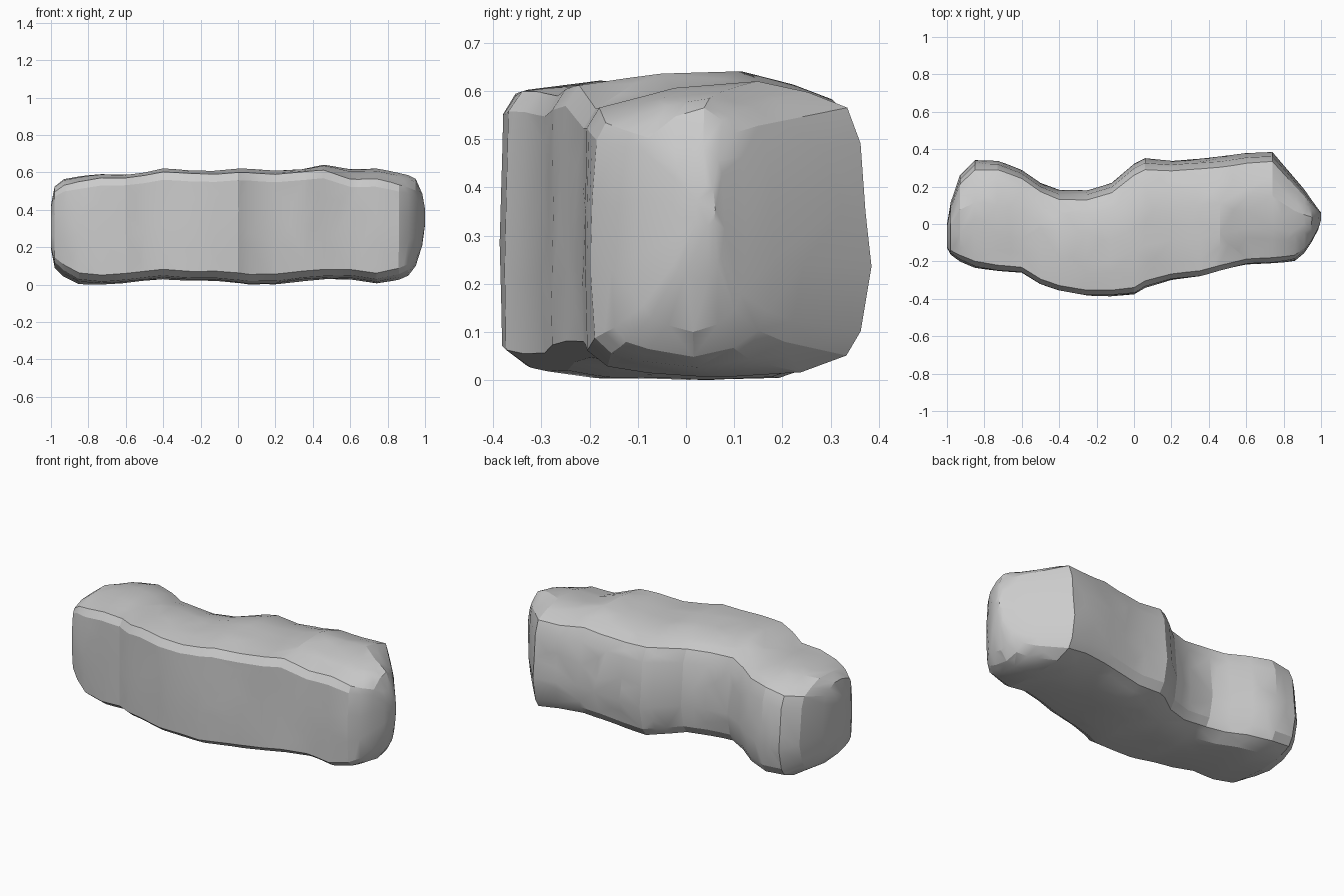
import bpy
import bmesh
from mathutils import Vector, noise

default_cube = bpy.data.objects.get("Cube")
if default_cube:
    bpy.data.objects.remove(default_cube, do_unlink=True)

# Stations along the boulder: x, front y, back y, bottom z, top z
STATIONS = [
    (-1, -.13, .0, .2, .44), (-.98, -.17, .12, .1, .54),
    (-.93, -.21, .27, .05, .58), (-.85, -.24, .35, .01, .59),
    (-.73, -.25, .34, .01, .6), (-.6, -.26, .29, .02, .6),
    (-.5, -.32, .22, .03, .61), (-.4, -.355, .18, .04, .63),
    (-.25, -.38, .18, .03, .62), (-.12, -.385, .22, .03, .62),
    (0, -.375, .32, .02, .63), (.06, -.34, .35, .01, .63),
    (.2, -.3, .34, .01, .62), (.35, -.28, .35, .03, .63),
    (.46, -.25, .36, .04, .65), (.6, -.22, .38, .04, .63),
    (.74, -.21, .385, .02, .63), (.86, -.2, .25, .04, .61),
    (.91, -.16, .19, .06, .6), (.95, -.1, .13, .11, .58),
    (.985, -.03, .08, .22, .5), (1, .02, .06, .33, .42),
]

# Blocky cross-section: across (front to back) and height (bottom to top)
PROFILE = [
    (0, 0), (-.55, .01), (-.84, .03), (-.99, .09), (-.99, .35), (-.99, .65),
    (-.99, .9), (-.9, .97), (-.35, 1), (.2, 1), (.55, .96), (.82, .91),
    (.92, .79), (1, .37), (.92, .15), (.82, .07), (.5, .01),
]


def section_point(station, across, height):
    """Place one profile point, rounding corners and sloping at the ends."""
    x, front, back, bottom, top = station
    end = min(1, max(0, (abs(x) - .75) * 5))
    level = 2 * height - 1
    shrink = 1 - .12 * end * abs(across * level)
    across, height = across * shrink, (level * shrink + 1) / 2
    y = (front + back) / 2 + across * (back - front) / 2
    left_side = min(1, max(0, (x - .4) * 5))
    drop = .04 * left_side * max(0, -across) * height
    return Vector((x, y, bottom + height * (top - bottom) - drop))


def chip_surface(bm):
    """Press shallow scallops into the stone, leaving ridges between them."""
    bm.normal_update()
    offsets = []
    for vert in bm.verts:
        distances, _ = noise.voronoi(vert.co * 3.5)
        offset = vert.normal * (distances[0] - .5) * .012
        offset.x = 0
        offsets.append(offset)
    for vert, offset in zip(bm.verts, offsets):
        vert.co += offset


def build_boulder(name):
    """Loft the cross-section through every station and close both ends."""
    bm = bmesh.new()
    rings = [[bm.verts.new(section_point(station, across, height))
              for across, height in PROFILE] for station in STATIONS]
    count = len(PROFILE)
    for ring, following in zip(rings, rings[1:]):
        for i in range(count):
            j = (i + 1) % count
            bm.faces.new((ring[i], ring[j], following[j], following[i]))
    bm.faces.new(rings[0])
    bm.faces.new(rings[-1])
    bmesh.ops.recalc_face_normals(bm, faces=bm.faces)
    bmesh.ops.subdivide_edges(bm, edges=bm.edges[:], cuts=2, use_grid_fill=True)
    chip_surface(bm)

    # Rest the boulder on the ground
    lowest = min(vert.co.z for vert in bm.verts)
    bmesh.ops.translate(bm, verts=bm.verts, vec=(0, 0, -lowest))

    mesh = bpy.data.meshes.new(name)
    bm.to_mesh(mesh)
    bm.free()
    boulder = bpy.data.objects.new(name, mesh)
    bpy.context.collection.objects.link(boulder)
    return boulder


def make_material(name, color):
    material = bpy.data.materials.new(name)
    material.use_nodes = True
    material.diffuse_color = color
    for node in material.node_tree.nodes:
        if node.type == "BSDF_PRINCIPLED":
            node.inputs["Base Color"].default_value = color
            node.inputs["Roughness"].default_value = .9
    return material


boulder = build_boulder("long_boulder")
boulder.data.materials.append(make_material("light_grey_stone", (.6, .6, .6, 1)))

# Irregular chipped facets
bpy.ops.object.select_all(action="DESELECT")
boulder.select_set(True)
bpy.context.view_layer.objects.active = boulder
facets = boulder.modifiers.new("chipped_facets", "DECIMATE")
facets.ratio = .2
bpy.ops.object.modifier_apply(modifier=facets.name)
bpy.ops.object.shade_smooth_by_angle(angle=.35)
